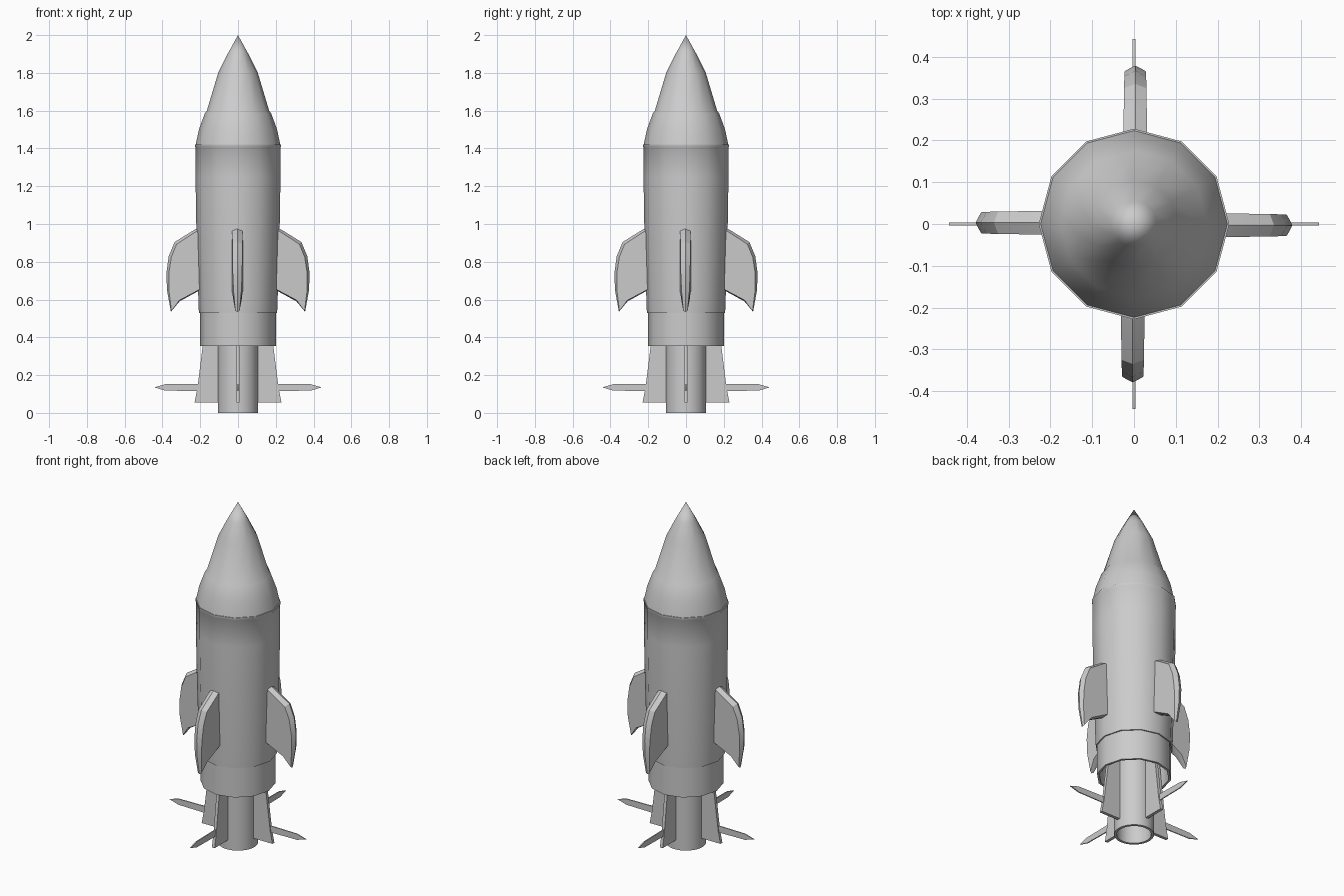
import bpy, bmesh
from math import cos, sin, pi, radians
from mathutils import Matrix

if "Cube" in bpy.data.objects:
    bpy.data.objects.remove(bpy.data.objects["Cube"])

SIDES = 12


def finish(name, bm, angle=35):
    bmesh.ops.remove_doubles(bm, verts=bm.verts, dist=1e-5)
    bmesh.ops.recalc_face_normals(bm, faces=bm.faces)
    mesh = bpy.data.meshes.new(name)
    bm.to_mesh(mesh)
    bm.free()
    ob = bpy.data.objects.new(name, mesh)
    bpy.context.collection.objects.link(ob)
    bpy.ops.object.select_all(action='DESELECT')
    ob.select_set(True)
    bpy.context.view_layer.objects.active = ob
    bpy.ops.object.shade_smooth_by_angle(angle=radians(angle))
    return ob


def lathe(name, profile, sides=SIDES):
    """Revolve (radius, z) points around the z axis; r = 0 closes an end."""
    bm = bmesh.new()
    rings = []
    for r, z in profile:
        if r == 0:
            rings.append([bm.verts.new((0, 0, z))] * sides)
        else:
            rings.append([bm.verts.new((r * cos(2 * pi * i / sides),
                                        r * sin(2 * pi * i / sides), z))
                          for i in range(sides)])
    for a, b in zip(rings, rings[1:]):
        for i in range(sides):
            j = (i + 1) % sides
            bm.faces.new(list(dict.fromkeys((a[i], a[j], b[j], b[i]))))
    return finish(name, bm)


def four_fold(name, layers, angle=30):
    """Loft a stack of (x, y, z) outlines into a plate, repeated four times."""
    for k in range(4):
        bm = bmesh.new()
        loops = [[bm.verts.new(p) for p in layer] for layer in layers]
        n = len(loops[0])
        for a, b in zip(loops, loops[1:]):
            for i in range(n):
                j = (i + 1) % n
                bm.faces.new((a[i], a[j], b[j], b[i]))
        bm.faces.new(loops[0])
        bm.faces.new(loops[-1])
        bmesh.ops.rotate(bm, verts=bm.verts, cent=(0, 0, 0),
                         matrix=Matrix.Rotation(k * pi / 2, 3, 'Z'))
        finish(f"{name}_{k + 1}", bm, angle)


def plate(outline, half):
    return [[(x, y, z) for x, z in outline] for y in (-half, half)]


# Main hull with a narrow lip under the nose
lathe("hull", [(0, 0.53), (0.207, 0.53), (0.209, 0.57), (0.221, 1.0),
               (0.225, 1.25), (0.225, 1.405), (0.228, 1.41), (0.228, 1.422),
               (0, 1.422)])

# Nose: shoulder, small step and pointed cone
lathe("nose", [(0, 1.415), (0.224, 1.42), (0.207, 1.50), (0.176, 1.585),
               (0.165, 1.60), (0.105, 1.80), (0.055, 1.90), (0, 2.0)])

# Hollow collar and exhaust tube
lathe("collar", [(0.2, 0.535), (0.2, 0.355), (0.187, 0.355), (0.187, 0.50), (0, 0.50)])
lathe("exhaust_tube", [(0.107, 0.51), (0.107, 0.0), (0.092, 0.0),
                       (0.092, 0.12), (0, 0.12)], 24)

# Curved side fins: bevelled rim ridge around two flat-ish cheeks
# each point: rim x, rim z, cheek x, cheek z, half thickness
fin = [(0.18, 0.99, 0.18, 0.98, 0.026), (0.23, 0.97, 0.23, 0.955, 0.028),
       (0.335, 0.905, 0.325, 0.893, 0.027), (0.367, 0.83, 0.353, 0.825, 0.026),
       (0.379, 0.74, 0.366, 0.74, 0.025), (0.376, 0.65, 0.366, 0.65, 0.021),
       (0.355, 0.535, 0.352, 0.54, 0.011), (0.31, 0.59, 0.31, 0.597, 0.022),
       (0.21, 0.645, 0.21, 0.65, 0.029), (0.18, 0.655, 0.18, 0.66, 0.029)]
OFF = -0.003
four_fold("side_fin", [[(p[2], OFF - p[4], p[3]) for p in fin],
                       [(p[0], OFF, p[1]) for p in fin],
                       [(p[2], OFF + p[4], p[3]) for p in fin]])

# Flared tail fins
four_fold("tail_fin", plate([(0.10, 0.49), (0.172, 0.49), (0.187, 0.355),
                             (0.215, 0.13), (0.23, 0.055), (0.10, 0.055)], 0.009))

# Thin pointed spikes reaching out through the tail fins
four_fold("tail_spike", plate([(0.15, 0.155), (0.385, 0.152), (0.443, 0.135),
                               (0.385, 0.118), (0.15, 0.115)], 0.003))
